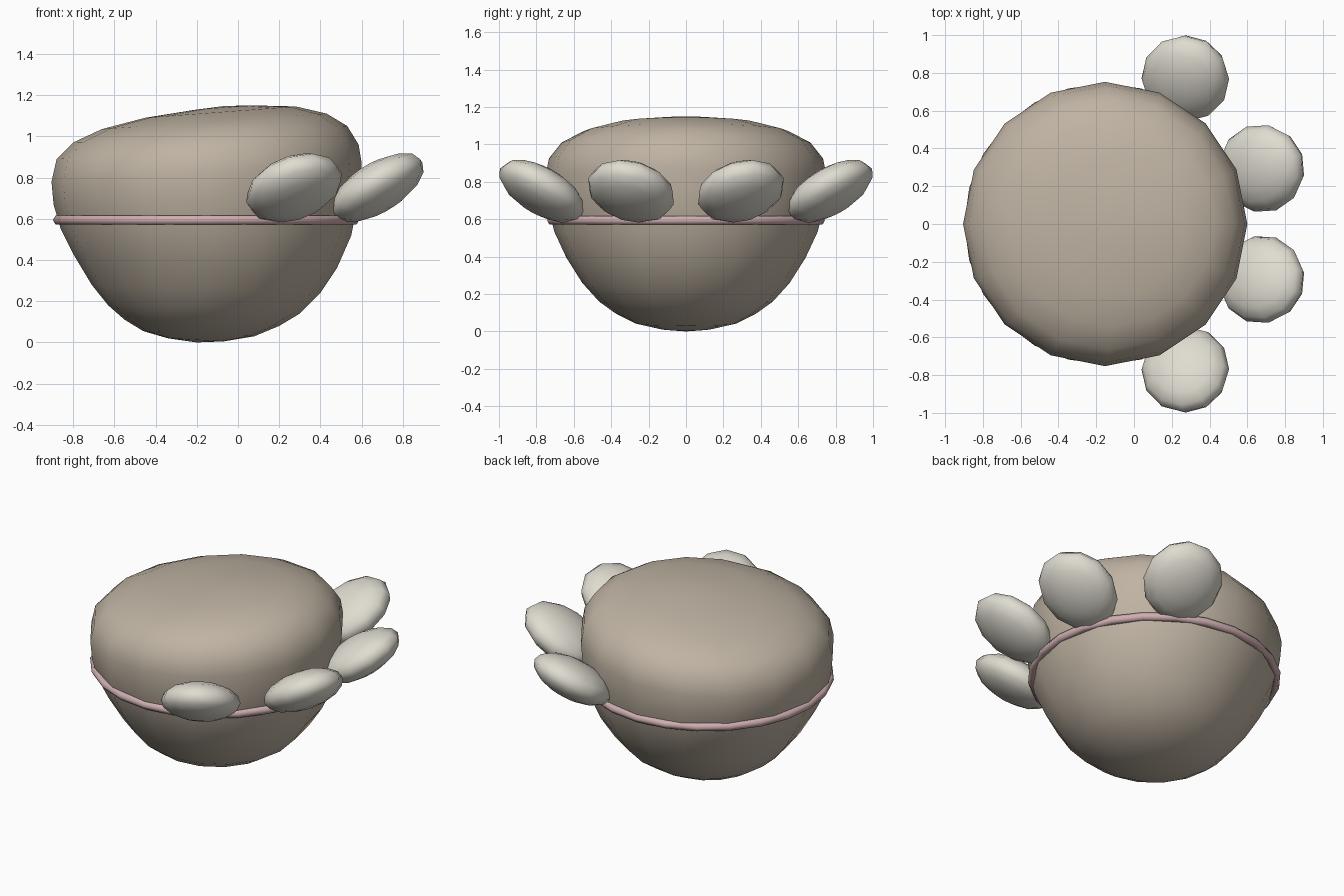
import bpy, bmesh, math
from mathutils import Matrix, Vector

if "Cube" in bpy.data.objects:
    bpy.data.objects.remove(bpy.data.objects["Cube"])

CX = -0.155  # body axis


def material(name, rgb):
    m = bpy.data.materials.new(name)
    m.diffuse_color = (*rgb, 1)
    m.use_nodes = True
    m.node_tree.nodes["Principled BSDF"].inputs["Base Color"].default_value = m.diffuse_color
    return m


def add_object(name, bm, mat):
    bmesh.ops.recalc_face_normals(bm, faces=bm.faces)
    for f in bm.faces:
        f.smooth = True
    me = bpy.data.meshes.new(name)
    bm.to_mesh(me)
    bm.free()
    me.materials.append(mat)
    ob = bpy.data.objects.new(name, me)
    bpy.context.collection.objects.link(ob)
    return ob


def bridge(bm, a, b):
    n = len(a)
    for i in range(n):
        j = (i + 1) % n
        bm.faces.new((a[i], a[j], b[j], b[i]))


tan = material("warm_tan", (0.52, 0.45, 0.365))
pale = material("pale_grey", (0.74, 0.715, 0.635))
pink = material("dusty_pink", (0.62, 0.42, 0.43))

# Body: tilted 16-sided rings (left x, left z, right x, right z)
rings = [
    (-0.34, 0.02, -0.07, 0.005), (-0.46, 0.055, 0.08, 0.03),
    (-0.55, 0.11, 0.20, 0.08), (-0.63, 0.18, 0.30, 0.14),
    (-0.71, 0.28, 0.40, 0.24), (-0.80, 0.43, 0.48, 0.36),
    (-0.86, 0.55, 0.55, 0.52), (-0.895, 0.67, 0.585, 0.70),
    (-0.905, 0.78, 0.60, 0.87), (-0.88, 0.89, 0.585, 0.96),
    (-0.80, 0.97, 0.53, 1.05), (-0.66, 1.035, 0.43, 1.11),
    (-0.45, 1.09, 0.28, 1.145), (-0.20, 1.13, 0.07, 1.15),
]
bm = bmesh.new()
loops = []
for xl, zl, xr, zr in rings:
    r = (xr - xl) / 2
    loop = []
    for i in range(16):
        a = math.tau * i / 16
        c, s = math.cos(a), math.sin(a)
        loop.append(bm.verts.new(((xl + xr) / 2 + r * c, r * s,
                                  (zl + zr) / 2 + (zr - zl) / 2 * c)))
    loops.append(loop)
for a, b in zip(loops, loops[1:]):
    bridge(bm, a, b)
for loop, pole in ((loops[0], (-0.2, 0, 0)), (loops[-1], (-0.065, 0, 1.147))):
    p = bm.verts.new(pole)
    for i in range(16):
        bm.faces.new((loop[i], loop[(i + 1) % 16], p))
add_object("body", bm, tan)

# Thin band around the middle
bm = bmesh.new()
loops = []
for i in range(24):
    a = math.tau * i / 24
    loop = []
    for k in range(6):
        t = math.tau * k / 6
        r = 0.717 + 0.026 * math.cos(t)
        loop.append(bm.verts.new((CX + r * math.cos(a), r * math.sin(a),
                                  0.594 + 0.026 * math.sin(t))))
    loops.append(loop)
for i in range(24):
    bridge(bm, loops[i], loops[(i + 1) % 24])
add_object("band", bm, pink)

# Toes: flattened ellipsoids tipped up and fanned around the front
for n, deg in enumerate((-61, -19.5, 19.5, 61)):
    a = math.radians(deg)
    bm = bmesh.new()
    bmesh.ops.create_uvsphere(bm, u_segments=12, v_segments=8, radius=1)
    place = (Matrix.Translation(Vector((CX + 0.88 * math.cos(a), 0.88 * math.sin(a), 0.75)))
             @ Matrix.Rotation(a, 4, 'Z')
             @ Matrix.Rotation(math.radians(-32), 4, 'Y')
             @ Matrix.Diagonal((0.262, 0.235, 0.115, 1)))
    bmesh.ops.transform(bm, matrix=place, verts=bm.verts)
    add_object(f"toe_{n + 1}", bm, pale)
